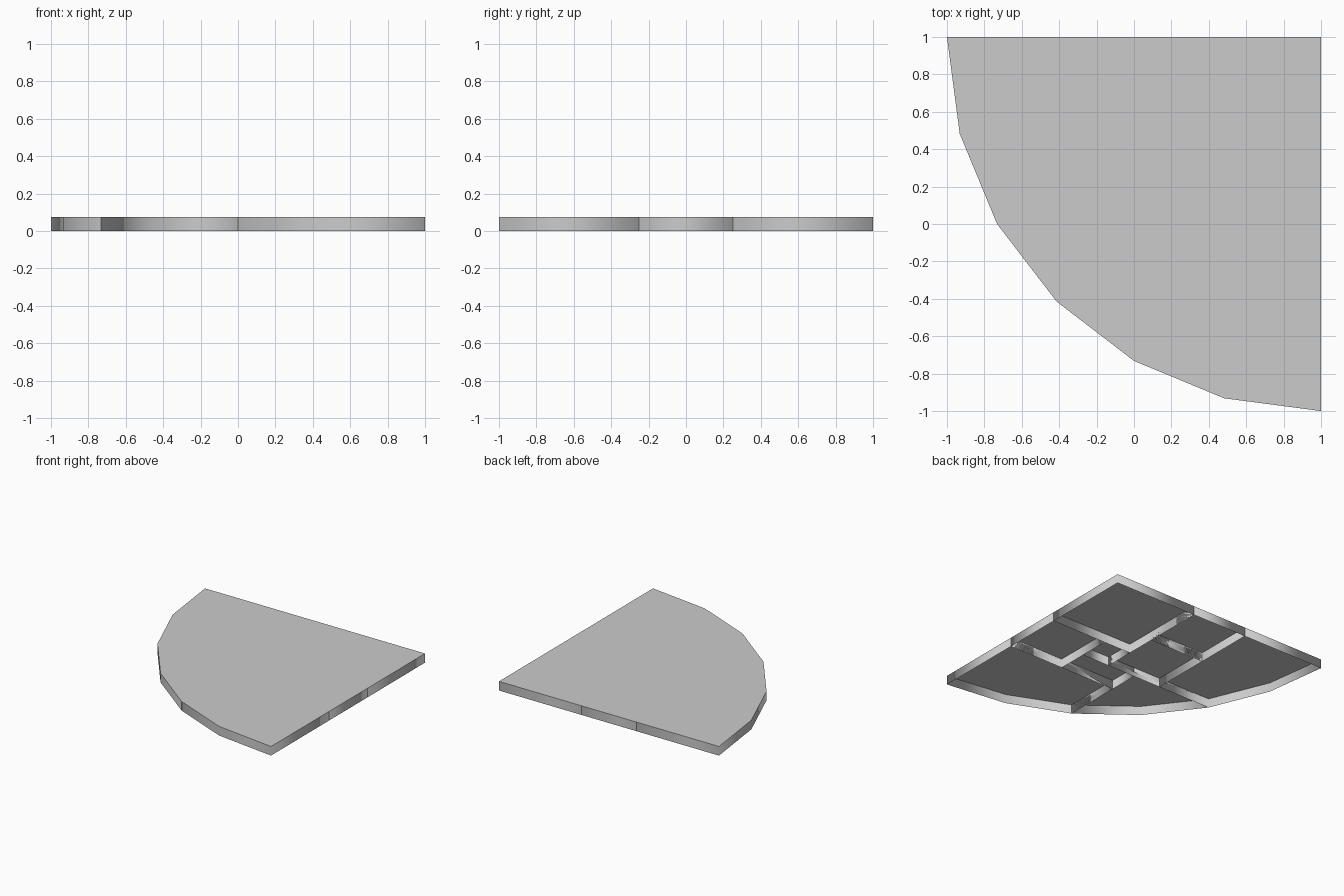
import bpy, bmesh
from math import cos, sin, radians

if "Cube" in bpy.data.objects:
    bpy.data.objects.remove(bpy.data.objects["Cube"])

HEIGHT = 0.075
BEVEL = 0.013

stone = bpy.data.materials.new("stone_grey")
stone.use_nodes = True
stone.diffuse_color = (0.6, 0.6, 0.6, 1)
stone.node_tree.nodes["Principled BSDF"].inputs["Base Color"].default_value = (0.6, 0.6, 0.6, 1)


def arc(start, end, step=15):
    """Points of the faceted outer curve, centred on the back left corner."""
    return [(1 - 2 * cos(radians(a)), 1 - 2 * sin(radians(a)))
            for a in range(start, end + step, step)]


def rect(x0, y0, x1, y1):
    return [(x0, y0), (x1, y0), (x1, y1), (x0, y1)]


def slab(name, outline):
    """Tapered paving slab, open underneath, with softly shaded sides."""
    bm = bmesh.new()
    top = bm.faces.new([bm.verts.new((x, y, 0)) for x, y in outline])
    sides = bmesh.ops.inset_region(bm, faces=[top], thickness=BEVEL,
                                   use_boundary=True, use_even_offset=True)["faces"]
    bmesh.ops.translate(bm, verts=top.verts[:], vec=(0, 0, HEIGHT))
    for face in sides:
        face.smooth = True
    for edge in top.edges:
        edge.smooth = False
    bm.normal_update()
    mesh = bpy.data.meshes.new(name)
    bm.to_mesh(mesh)
    bm.free()
    mesh.materials.append(stone)
    obj = bpy.data.objects.new(name, mesh)
    bpy.context.collection.objects.link(obj)


# Slabs along the curved edge
slab("curved_slab_back", arc(0, 30) + [(-0.25, 0), (-0.25, 1)])
slab("curved_slab_middle", arc(30, 60) + [(0, 0)])
slab("curved_slab_front", arc(60, 90) + [(1, -0.25), (0, -0.25)])

# Rectangular slabs
slab("square_slab_back", rect(-0.25, 0.5, 0.25, 1))
slab("square_slab_middle", rect(-0.25, 0, 0.25, 0.5))
slab("large_corner_slab", rect(0.25, 0.25, 1, 1))
slab("small_square_slab", rect(0.25, 0, 0.5, 0.25))
slab("side_slab", rect(0.5, -0.25, 1, 0.25))
slab("narrow_slab", rect(0, -0.25, 0.5, 0))
